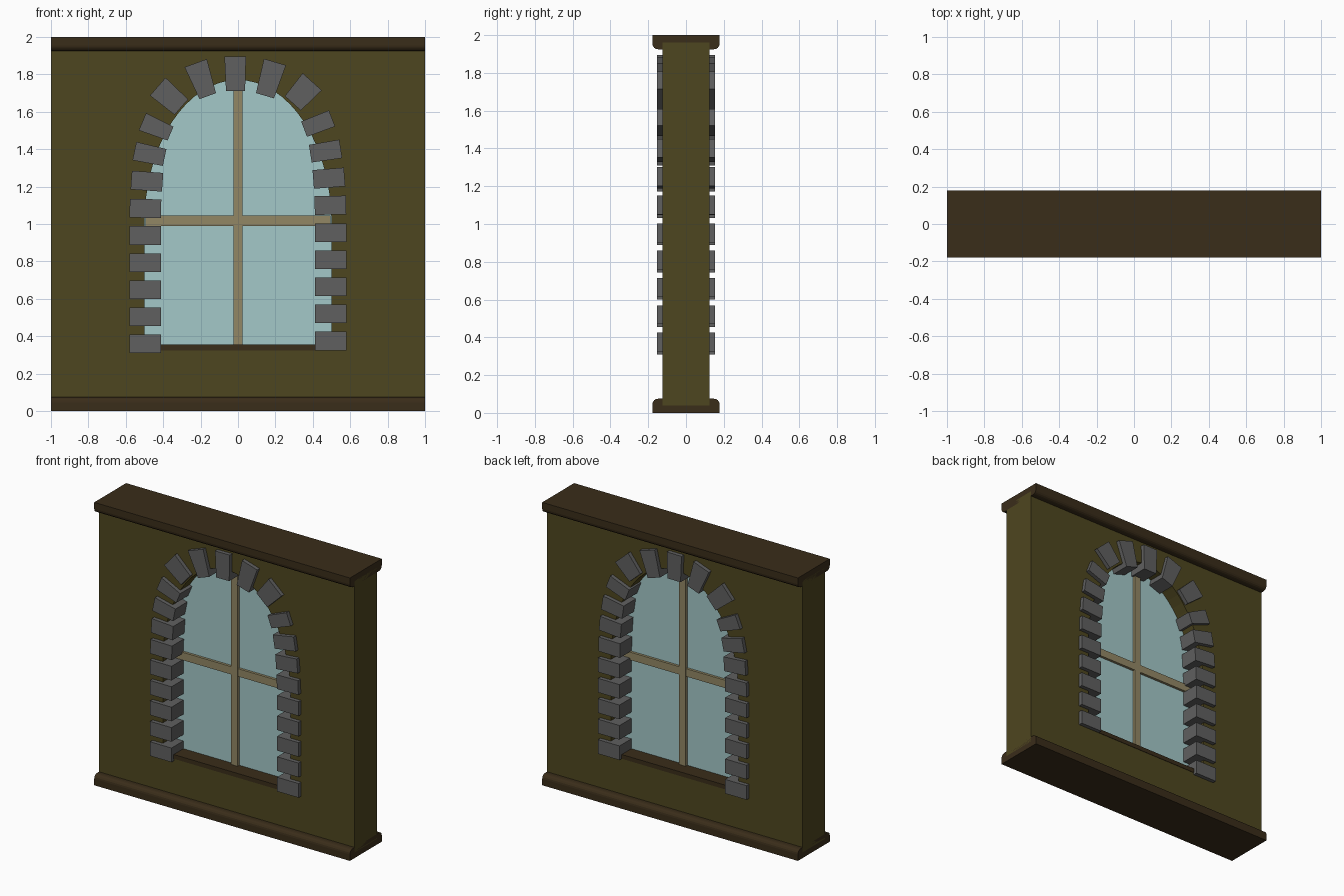
import bpy, bmesh
from math import sin, cos, pi, radians
from mathutils import Matrix, Vector

if "Cube" in bpy.data.objects:
    bpy.data.objects.remove(bpy.data.objects["Cube"])


def material(name, rgb):
    m = bpy.data.materials.new(name)
    m.diffuse_color = (*rgb, 1)
    m.use_nodes = True
    m.node_tree.nodes["Principled BSDF"].inputs["Base Color"].default_value = m.diffuse_color
    return m


PLASTER = material("plaster", (0.076, 0.061, 0.014))
DARK_WOOD = material("dark_wood", (0.042, 0.026, 0.010))
STONE = material("stone", (0.115, 0.115, 0.115))
GLASS = material("glass", (0.37, 0.58, 0.58))
PALE_WOOD = material("pale_wood", (0.29, 0.245, 0.13))

FACING = Matrix(((1, 0, 0), (0, 0, -1), (0, 1, 0))).to_4x4()   # profile in x,z
ACROSS = Matrix(((0, 0, 1), (1, 0, 0), (0, 1, 0))).to_4x4()    # profile in y,z


def prism(name, loops, half, mat, frame=FACING):
    """Extrude filled 2D loops (inner loops become holes) by half both ways."""
    cu = bpy.data.curves.new(name, 'CURVE')
    cu.dimensions = '2D'
    cu.fill_mode = 'BOTH'
    cu.extrude = half
    for pts in loops:
        sp = cu.splines.new('POLY')
        sp.points.add(len(pts) - 1)
        for p, (u, v) in zip(sp.points, pts):
            p.co = (u, v, 0, 1)
        sp.use_cyclic_u = True
    tmp = bpy.data.objects.new(name + "_curve", cu)
    me = bpy.data.meshes.new_from_object(tmp)
    bpy.data.objects.remove(tmp)
    me.name = name
    bm = bmesh.new()
    bm.from_mesh(me)
    bmesh.ops.remove_doubles(bm, verts=bm.verts, dist=1e-5)
    bm.transform(frame)
    bmesh.ops.recalc_face_normals(bm, faces=bm.faces)
    for f in bm.faces:
        f.smooth = False
    bm.to_mesh(me)
    bm.free()
    me.materials.clear()
    me.materials.append(mat)
    ob = bpy.data.objects.new(name, me)
    bpy.context.collection.objects.link(ob)
    return ob


def rect(x0, x1, z0, z1):
    return [(x0, z0), (x1, z0), (x1, z1), (x0, z1)]


# Wall with arched opening, and the glass filling it
SILL = 0.325
N = 32
arch = [(-0.5, SILL), (0.5, SILL)] + [
    (0.5 * cos(pi * i / N), 1.0 + 0.77 * sin(pi * i / N)) for i in range(N + 1)]
prism("wall", [rect(-1, 1, 0.04, 1.96), arch], 0.125, PLASTER)
prism("glass", [arch], 0.02, GLASS)

# Window bars and sill
prism("vertical_bar", [rect(-0.025, 0.025, 0.34, 1.765)], 0.04, PALE_WOOD)
prism("horizontal_bar", [rect(-0.495, 0.495, 0.99, 1.045)], 0.038, PALE_WOOD)
prism("sill", [rect(-0.5, 0.5, SILL, 0.355)], 0.128, DARK_WOOD)

# Base and top trim: rounded towards the wall
W, H, R = 0.178, 0.075, 0.03
side = [(W - R + R * cos(a * pi / 8), H - R + R * sin(a * pi / 8)) for a in range(5)]
trim = [(-W, 0), (W, 0)] + side + [(-y, z) for y, z in reversed(side)]
prism("base_trim", [trim], 1.0, DARK_WOOD, ACROSS)
prism("top_trim", [[(y, 2 - z) for y, z in trim]], 1.0, DARK_WOOD, ACROSS)


# Stones around the opening, passing through the wall
def stone(x, z, angle, length=0.168, outer=0.10, inner=0.10):
    d = Vector((cos(radians(angle)), sin(radians(angle))))
    n = Vector((-d.y, d.x))
    c = Vector((x, z))
    o, i = c + d * length / 2, c - d * length / 2
    return [tuple(p) for p in (o - n * outer / 2, o + n * outer / 2,
                               i + n * inner / 2, i - n * inner / 2)]


stones = []
for k in range(5):                       # straight jambs
    stones.append(stone(-0.497, 0.360 + 0.1445 * k, 180))
    stones.append(stone(0.497, 0.375 + 0.1445 * k, 0))
stones += [stone(*s) for s in (          # curved part, left to right
    (-0.495, 1.083, 179), (-0.487, 1.229, 176),
    (-0.473, 1.373, 168, 0.165, 0.10, 0.092),
    (-0.436, 1.515, 157, 0.163, 0.10, 0.08),
    (-0.366, 1.680, 139, 0.167, 0.127, 0.11),
    (-0.194, 1.772, 110, 0.188, 0.127, 0.094),
    (-0.014, 1.803, 90.5, 0.185, 0.115, 0.102),
    (0.171, 1.776, 73.5, 0.188, 0.123, 0.10),
    (0.345, 1.703, 48, 0.155, 0.137, 0.115),
    (0.428, 1.536, 21, 0.16, 0.092, 0.088),
    (0.468, 1.389, 9, 0.165, 0.10, 0.095),
    (0.486, 1.245, 4.5), (0.494, 1.100, 1))]
for k, s in enumerate(stones):
    prism(f"stone_{k + 1}", [s], 0.153, STONE)
